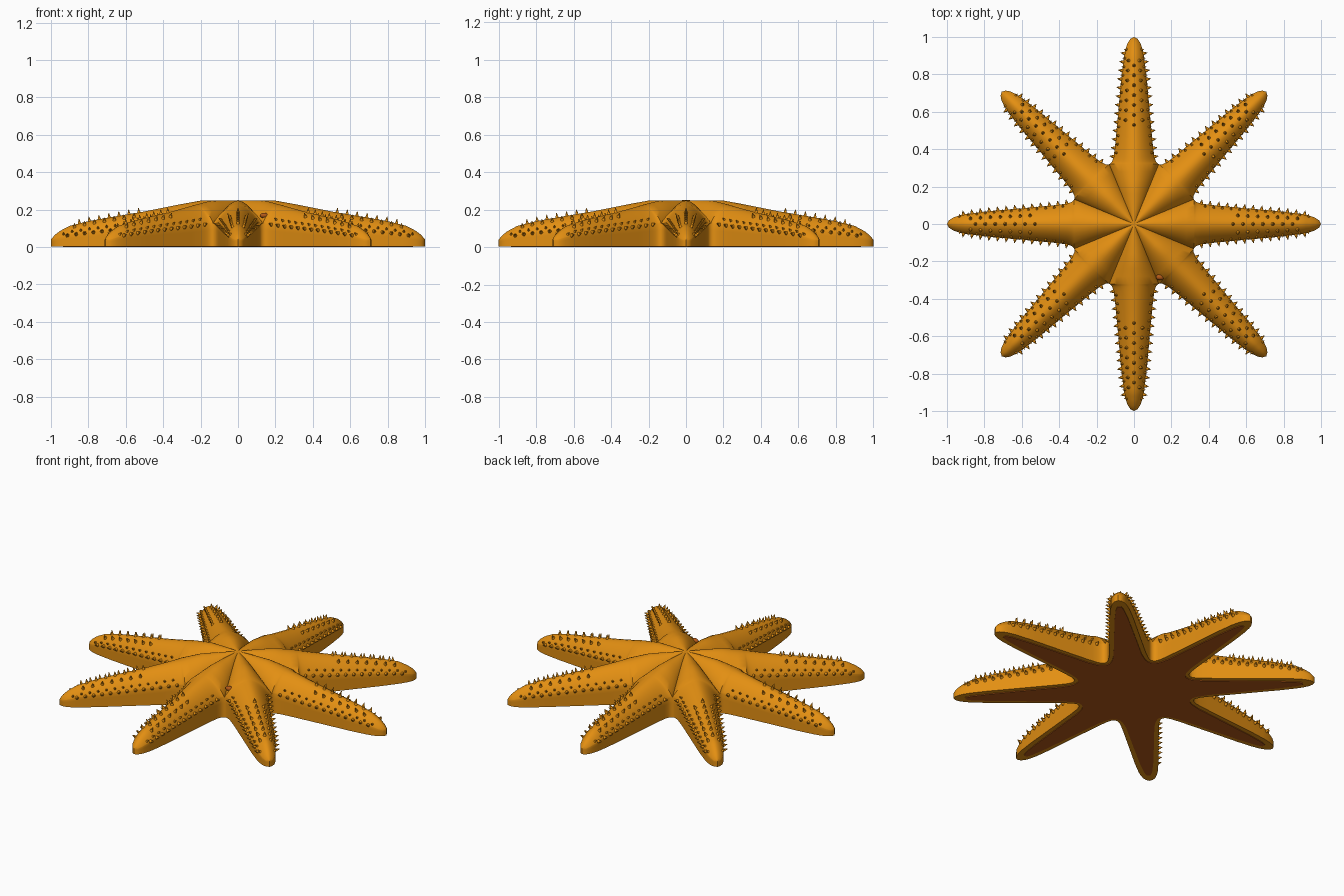
import bpy, bmesh, math
from mathutils import Vector, Matrix

if "Cube" in bpy.data.objects:
    bpy.data.objects.remove(bpy.data.objects["Cube"])

ARMS = 8
WEB = 0.32                      # distance along an arm where the webs end
TAN = math.tan(math.pi / ARMS)
BASE = 0.004                    # underside of the body, above the sole plate


def material(name, rgb):
    m = bpy.data.materials.new(name)
    m.diffuse_color = (*rgb, 1)
    m.use_nodes = True
    m.node_tree.nodes["Principled BSDF"].inputs["Base Color"].default_value = m.diffuse_color
    return m


orange = material("orange skin", (0.77, 0.275, 0.006))
brown = material("burnt brown", (0.45, 0.10, 0.009))


def interp(keys, x):
    for (x0, a), (x1, b) in zip(keys, keys[1:]):
        if x <= x1:
            return a + (b - a) * (x - x0) / (x1 - x0)
    return keys[-1][1]


WIDTH = [(WEB, WEB * TAN), (0.325, 0.124), (0.335, 0.117), (0.36, 0.109), (0.42, 0.101),
         (0.6, 0.084), (0.8, 0.066), (0.9, 0.053), (0.94, 0.044), (0.97, 0.033),
         (0.99, 0.019), (1, 0)]
RIDGE = [(0, .25), (.2, .248), (.3, .23), (.4, .21), (.5, .19), (.6, .173), (.7, .156),
         (.8, .138), (.9, .113), (.95, .087), (.98, .064), (1, .04)]
SHOULDER = [(0, .25), (.1, .225), (.2, .18), (WEB, .125), (.45, .11), (.7, .088),
            (.9, .066), (.97, .045), (1, .035)]


def half_width(x):
    return x * TAN if x <= WEB else interp(WIDTH, x)


def top_point(x, t):
    """Point on the domed top of the arm lying along +x, t = -1..1 across."""
    zs, h = interp(SHOULDER, x), interp(RIDGE, x)
    dome = max(0, 1 - abs(t) ** 1.8) ** 0.85
    return Vector((x, t * half_width(x), zs + (h - zs) * dome))


def finish(bm, name, mat, angle=None):
    bmesh.ops.remove_doubles(bm, verts=bm.verts, dist=0.0004)
    bmesh.ops.recalc_face_normals(bm, faces=bm.faces)
    me = bpy.data.meshes.new(name)
    bm.to_mesh(me)
    bm.free()
    me.materials.append(mat)
    ob = bpy.data.objects.new(name, me)
    bpy.context.collection.objects.link(ob)
    if angle:
        bpy.ops.object.select_all(action='DESELECT')
        ob.select_set(True)
        bpy.context.view_layer.objects.active = ob
        bpy.ops.object.shade_smooth_by_angle(angle=math.radians(angle))
    return ob


def turn(k):
    return Matrix.Rotation(k * math.tau / ARMS, 4, 'Z')


# Body: eight identical sectors, each with ridge, shoulders, side walls and underside
N = 8
core = [i * WEB / 8 for i in range(9)]
arm = [WEB, .325, .335, .347, .36, .39, .42] + [.45 + .05 * i for i in range(9)] + \
      [.88, .9, .92, .94, .955, .97, .98, .99, .995, 1]
bm = bmesh.new()


def quad(*v):
    if len(set(v)) > 2:
        bm.faces.new(v)


def skin(rows):
    for a, b in zip(rows, rows[1:]):
        for i in range(len(a) - 1):
            quad(a[i], b[i], b[i + 1], a[i + 1])


for k in range(ARMS):
    m = turn(k)

    def vert(p):
        return bm.verts.new(m @ Vector(p))

    ts = [math.sin(math.pi / 2 * i / N) for i in range(-N, N + 1)]
    skin([[vert(top_point(x, t)) for t in ts] for x in core])
    rows = []
    for x in arm:
        w, zs = half_width(x), interp(SHOULDER, x)
        wall = [BASE + (zs - BASE) * f for f in (0, .35, .7)]
        row = [vert((x, -w, z)) for z in wall]
        row += [vert(top_point(x, t)) for t in ts]
        row += [vert((x, w, z)) for z in reversed(wall)]
        rows.append(row)
    skin(rows)
    for a, b in zip(rows, rows[1:]):
        quad(a[0], a[-1], b[-1], b[0])
    quad(vert((0, 0, BASE)), rows[0][0], rows[0][-1])
finish(bm, "body", orange, 42)

# Sole plate: inset outline of the body, dark brown, on the ground
bm = bmesh.new()
half = [(.3, .3 * TAN), (.315, .105), (.34, .092), (.4, .078), (.6, .058), (.8, .037),
        (.9, .022), (.935, .010)]
ring = []
for k in range(ARMS):
    side = [(x, -w) for x, w in half] + [(x, w) for x, w in reversed(half)]
    ring += [turn(k) @ Vector((x, y, 0)) for x, y in side[:-1]]
low = [bm.verts.new(p) for p in ring]
high = [bm.verts.new(p + Vector((0, 0, BASE + .001))) for p in ring]
bm.faces.new(low)
bm.faces.new(high)
for i in range(len(low)):
    j = (i + 1) % len(low)
    bm.faces.new((low[i], low[j], high[j], high[i]))
finish(bm, "sole_plate", brown)

# Spines: small cones in three rows on top and along both shoulders of each arm
bm = bmesh.new()


def spine(p, n, r, h, m):
    rot = n.to_track_quat('Z', 'Y').to_matrix().to_4x4()
    bmesh.ops.create_cone(bm, segments=7, radius1=r, radius2=r * .12, depth=h, cap_ends=True,
                          matrix=m @ Matrix.Translation(p + n * (h / 2 - .006)) @ rot)


for k in range(ARMS):
    m = turn(k)
    for i in range(7):
        for t, shift in ((-.5, .025), (0, 0), (.5, .025)):
            x = .53 + .053 * i + shift
            n = Vector((.1, t * 1.1, 1)).normalized()
            spine(top_point(x, t), n, .011, .03, m)
    for i in range(13):
        x = .36 + .046 * i
        for s in (-1, 1):
            n = Vector((.15, s, .3)).normalized()
            spine(top_point(x, s), n, .012, .028, m)
            spine(top_point(min(x + .02, .94), s * .86), Vector((.1, s, .7)).normalized(),
                  .009, .022, m)
finish(bm, "spines", orange, 50)

# Sieve plate: small brown button in one web
bm = bmesh.new()
spot = turn(-1) @ top_point(.3, -.82)
bmesh.ops.create_uvsphere(bm, u_segments=14, v_segments=8, radius=1,
                          matrix=Matrix.Translation(spot) @ Matrix.Diagonal((.024, .016, .014, 1)))
finish(bm, "sieve_plate", brown, 40)
